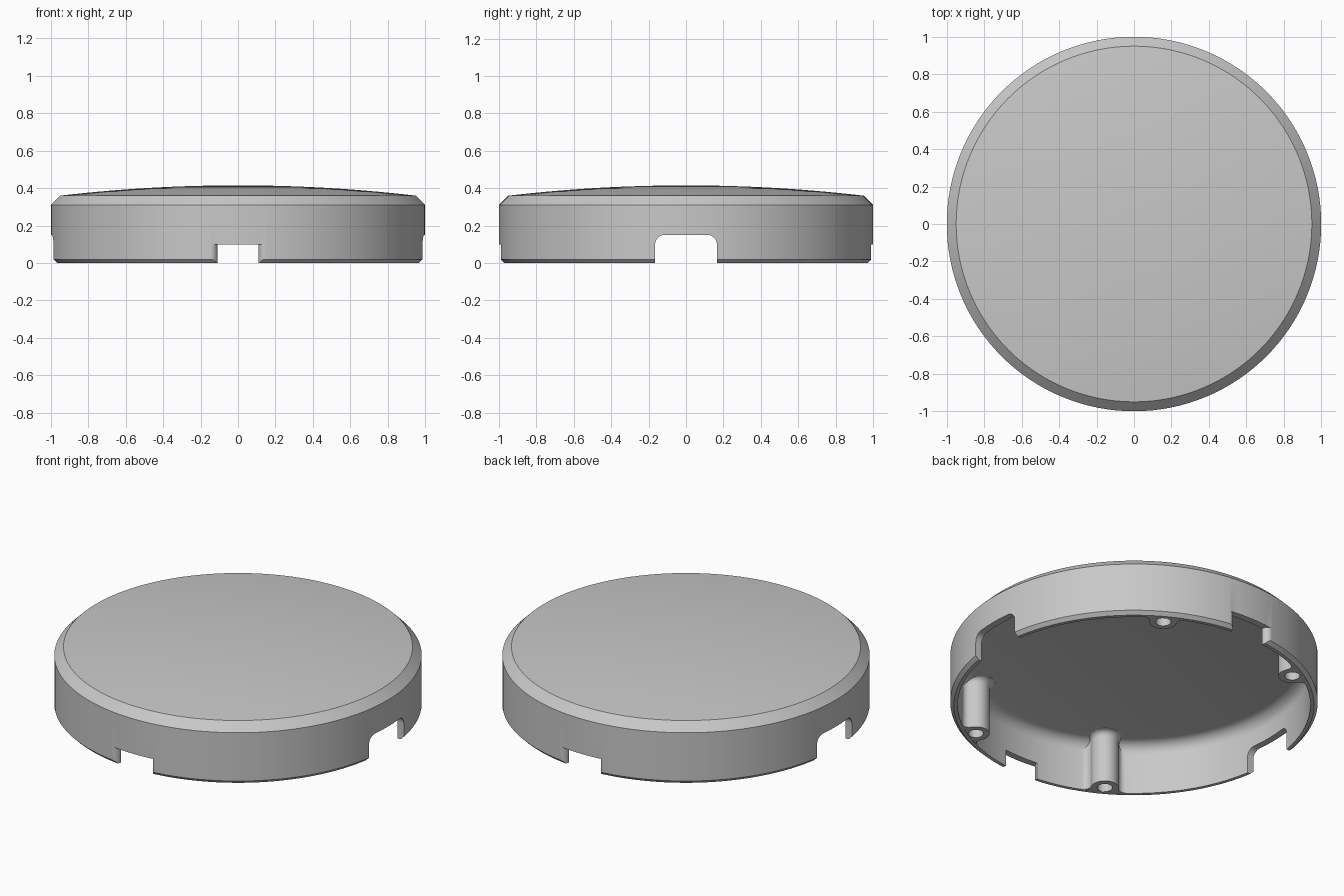
import bpy, bmesh, math
from mathutils import Matrix

if "Cube" in bpy.data.objects:
    bpy.data.objects.remove(bpy.data.objects["Cube"], do_unlink=True)

SEGMENTS = 128
INNER_R = 0.96

grey = bpy.data.materials.new("light_grey")
grey.use_nodes = True
COLOUR = (0.58, 0.58, 0.58, 1)
grey.diffuse_color = COLOUR
grey.node_tree.nodes["Principled BSDF"].inputs["Base Color"].default_value = COLOUR


def make_object(name, bm):
    bmesh.ops.recalc_face_normals(bm, faces=bm.faces[:])
    mesh = bpy.data.meshes.new(name)
    bm.to_mesh(mesh)
    bm.free()
    mesh.materials.append(grey)
    obj = bpy.data.objects.new(name, mesh)
    bpy.context.collection.objects.link(obj)
    return obj


def revolve(name, profile):
    """Spin an (r, z) profile around the z axis."""
    bm = bmesh.new()
    verts = [bm.verts.new((r, 0, z)) for r, z in profile]
    edges = [bm.edges.new(pair) for pair in zip(verts, verts[1:])]
    bmesh.ops.spin(bm, geom=verts + edges, cent=(0, 0, 0), axis=(0, 0, 1),
                   angle=math.tau, steps=SEGMENTS, use_merge=True)
    bmesh.ops.remove_doubles(bm, verts=bm.verts[:], dist=1e-5)
    return make_object(name, bm)


def loft(name, layers, matrix):
    """Join (outline, height) layers with equal point counts into a closed solid."""
    bm = bmesh.new()
    rings = [[bm.verts.new((a, b, z)) for a, b in outline] for outline, z in layers]
    for low, high in zip(rings, rings[1:]):
        for i in range(len(low)):
            bm.faces.new((low[i - 1], low[i], high[i], high[i - 1]))
    bm.faces.new(rings[0])
    bm.faces.new(rings[-1])
    bmesh.ops.transform(bm, matrix=matrix, verts=bm.verts[:])
    return make_object(name, bm)


def prism(name, outline, low, high, matrix):
    return loft(name, [(outline, low), (outline, high)], matrix)


def arc(cx, cy, r, start, end, steps):
    return [(cx + r * math.cos(start + (end - start) * i / steps),
             cy + r * math.sin(start + (end - start) * i / steps)) for i in range(steps + 1)]


def combine(target, tool, operation):
    mod = target.modifiers.new(operation, "BOOLEAN")
    mod.operation, mod.solver, mod.object = operation, "EXACT", tool
    bpy.context.view_layer.objects.active = target
    bpy.ops.object.modifier_apply(modifier=mod.name)
    bpy.data.objects.remove(tool, do_unlink=True)


# Domed shell: outer wall, chamfers, shallow dome, and a matching domed ceiling
EDGE_R, EDGE_Z, RISE, THICK, FILLET = 0.95, 0.36, 0.055, 0.06, 0.07
sphere_r = (EDGE_R ** 2 + RISE ** 2) / (2 * RISE)
sphere_z = EDGE_Z + RISE - sphere_r
tilt = math.asin(EDGE_R / sphere_r)
dome = arc(0, sphere_z, sphere_r, math.pi / 2 - tilt, math.pi / 2, 14)[1:-1]
dome.append((0, EDGE_Z + RISE))

fillet_r = INNER_R - FILLET
lean = math.asin(fillet_r / (sphere_r - FILLET))
fillet_z = sphere_z - THICK + (sphere_r - FILLET) * math.cos(lean)
ceiling = [(0, EDGE_Z + RISE - THICK)]
ceiling += arc(0, sphere_z - THICK, sphere_r, math.pi / 2, math.pi / 2 - lean, 14)[1:-1]
ceiling += arc(fillet_r, fillet_z, FILLET, math.pi / 2 - lean, 0, 8)

wall = [(INNER_R, 0), (0.98, 0), (1, 0.02), (1, 0.31), (EDGE_R, EDGE_Z)]
cover = revolve("domed_cover", wall + dome + ceiling + [(INNER_R, 0)])

# Screw post outline: round nose blended into the wall with small fillets
POST_R, POST_AT, BLEND = 0.075, 0.916, 0.04
blend_r, reach = INNER_R - BLEND, POST_R + BLEND
u = (blend_r ** 2 + POST_AT ** 2 - reach ** 2) / (2 * POST_AT)
v = math.sqrt(blend_r ** 2 - u * u)
wall_angle = math.atan2(v, u)
nose_angle = math.atan2(v, u - POST_AT)


def post_outline(grow):
    half = [(0.975 * math.cos(wall_angle), 0.975 * math.sin(wall_angle))]
    half += arc(u, v, BLEND - grow, wall_angle, nose_angle - math.pi, 8)
    half += arc(POST_AT, 0, POST_R + grow, nose_angle, math.pi, 10)[1:]
    return half + [(a, -b) for a, b in reversed(half[:-1])]


# Post flares out where it meets the ceiling
FLARE, POST_TOP = 0.035, 0.313
post_layers = [(post_outline(0), 0.002)]
for i in range(7):
    t = i / 6 * math.radians(85)
    post_layers.append((post_outline(FLARE * (1 - math.cos(t))),
                        POST_TOP - FLARE + FLARE * math.sin(t)))
post_layers.append((post_layers[-1][0], 0.33))
hole_outline = arc(POST_AT, 0, 0.042, 0, math.tau * 23 / 24, 23)

for degrees in (60, 120, 240, 300):
    turn = Matrix.Rotation(math.radians(degrees), 4, "Z")
    combine(cover, loft("screw_post", post_layers, turn), "UNION")
    combine(cover, prism("screw_hole", hole_outline, -0.05, 0.25, turn), "DIFFERENCE")

# Rounded cable openings on the two sides
slot = [(0.165, -0.1)] + arc(0.115, 0.1, 0.05, 0, math.pi / 2, 8)
slot += [(-a, b) for a, b in reversed(slot)]
upright = Matrix.Rotation(math.pi / 2, 4, "X")
# Square notches at front and back with rounded outer corners
notch = [(0.11, 0.85)] + arc(0.145, 0.955, 0.035, math.pi, math.pi / 2, 6) + [(0.145, 1.1)]
notch += [(-a, b) for a, b in reversed(notch)]
for side in (0, math.pi):
    turn = Matrix.Rotation(side, 4, "Z")
    place = Matrix.Rotation(side + math.pi / 2, 4, "Z") @ upright
    combine(cover, prism("side_opening", slot, 0.8, 1.2, place), "DIFFERENCE")
    combine(cover, prism("end_notch", notch, -0.1, 0.1, turn), "DIFFERENCE")

# Smooth walls with crisp chamfers
bpy.ops.object.select_all(action="DESELECT")
cover.select_set(True)
bpy.context.view_layer.objects.active = cover
bpy.ops.object.shade_smooth_by_angle(angle=math.radians(30))
